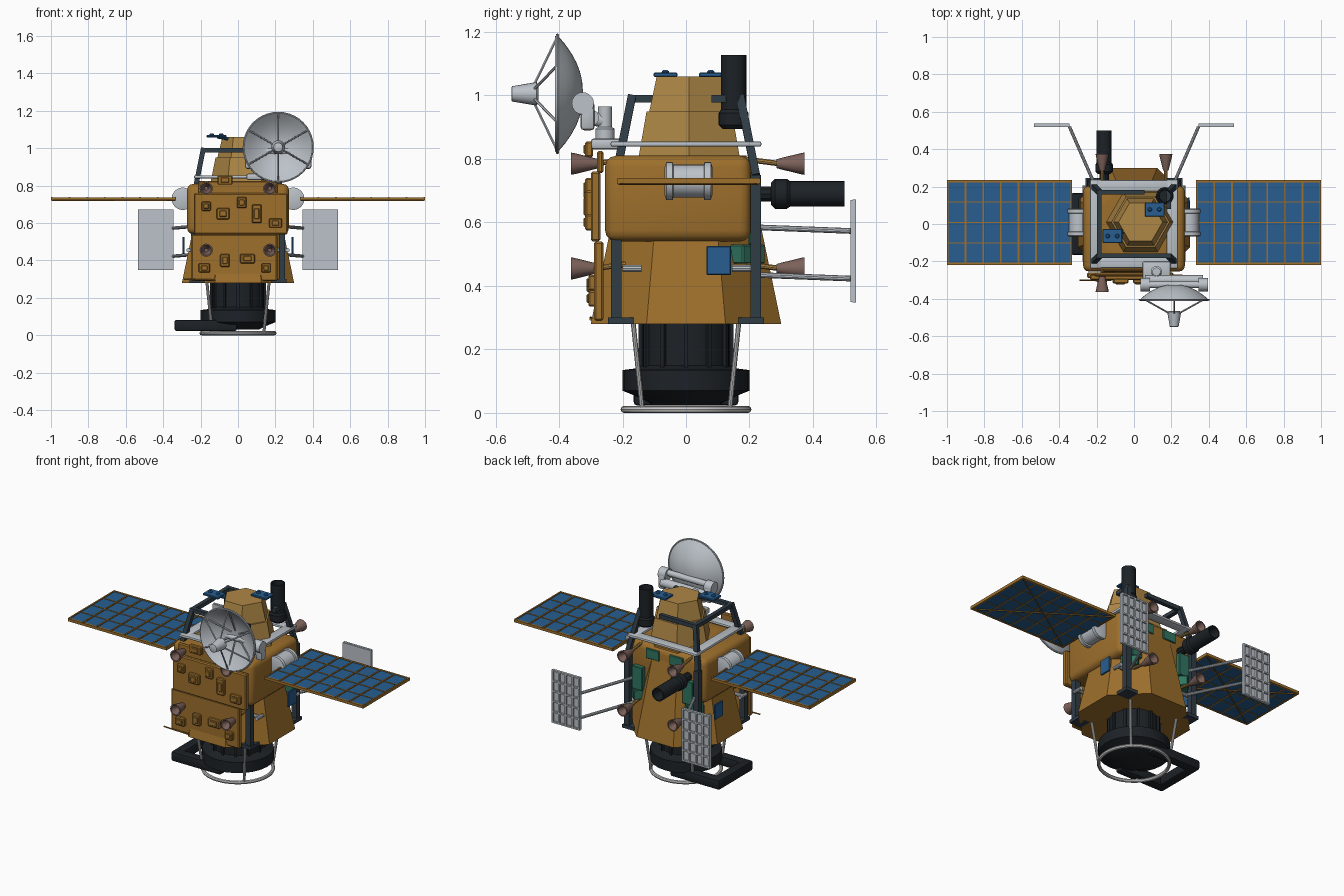
import bpy, bmesh
from math import pi, cos, sin
from mathutils import Vector, Matrix

if "Cube" in bpy.data.objects:
    bpy.data.objects.remove(bpy.data.objects["Cube"])

def mat(name, r, g, b):
    m = bpy.data.materials.new(name)
    m.diffuse_color = (r, g, b, 1)
    m.use_nodes = True
    m.node_tree.nodes["Principled BSDF"].inputs["Base Color"].default_value = m.diffuse_color
    return m

GOLD = mat("gold_foil", .34, .16, .025)
PALE = mat("pale_gold", .42, .24, .06)
BLUE = mat("solar_blue", .02, .11, .28)
BLACK = mat("black", .012, .016, .02)
DARK = mat("dark_frame", .03, .045, .06)
BROWN = mat("nozzle_brown", .2, .12, .1)
TEAL = mat("teal", .03, .18, .12)
LIGHT = mat("light_metal", .5, .54, .58)

class Part:
    """Collects primitives into one object."""
    def __init__(self, name, material=None):
        self.name, self.m, self.bm = name, material, bmesh.new()

    def box(self, c, s, bevel=0, seg=3, rot=None):
        t = bmesh.new()
        bmesh.ops.create_cube(t, size=1)
        bmesh.ops.scale(t, vec=s, verts=t.verts)
        if bevel:
            bmesh.ops.bevel(t, geom=t.edges[:], offset=bevel, segments=seg, profile=.5, affect='EDGES')
        M = Matrix.Translation(c) @ (rot.to_4x4() if rot else Matrix())
        bmesh.ops.transform(t, matrix=M, verts=t.verts)
        return self.add(t)

    def add(self, t):
        me = bpy.data.meshes.new("tmp")
        t.to_mesh(me)
        t.free()
        self.bm.from_mesh(me)
        bpy.data.meshes.remove(me)
        return self

    def lathe(self, prof, origin, axis=(0, 0, 1), n=24, phase=0, loop=False):
        # prof: (radius, height) pairs revolved about axis; ends are capped
        q = Vector((0, 0, 1)).rotation_difference(Vector(axis))
        o = Vector(origin)
        rings = [[self.bm.verts.new(o + q @ Vector((r * cos(phase + 2 * pi * k / n), r * sin(phase + 2 * pi * k / n), h)))
                  for k in range(n)] for r, h in prof]
        pairs = list(zip(rings, rings[1:])) + ([(rings[-1], rings[0])] if loop else [])
        for a, b in pairs:
            for k in range(n):
                self.bm.faces.new((a[k], a[(k + 1) % n], b[(k + 1) % n], b[k]))
        if not loop:
            self.bm.faces.new(rings[0][::-1])
            self.bm.faces.new(rings[-1])
        return self

    def rod(self, p, q, r, r2=None, n=10):
        d = Vector(q) - Vector(p)
        return self.lathe([(r, 0), (r if r2 is None else r2, d.length)], p, d.normalized(), n)

    def beam(self, p, q, w):
        d = Vector(q) - Vector(p)
        return self.lathe([(w * .707, 0), (w * .707, d.length)], p, d.normalized(), 4, pi / 4)

    def done(self, smooth=True):
        bmesh.ops.recalc_face_normals(self.bm, faces=self.bm.faces)
        me = bpy.data.meshes.new(self.name)
        self.bm.to_mesh(me)
        self.bm.free()
        ob = bpy.data.objects.new(self.name, me)
        bpy.context.collection.objects.link(ob)
        if self.m:
            me.materials.append(self.m)
        if smooth:
            bpy.ops.object.select_all(action='DESELECT')
            ob.select_set(True)
            bpy.context.view_layer.objects.active = ob
            bpy.ops.object.shade_smooth_by_angle()
        return ob

S = (-1, 1)
CORNERS = [(a, b) for a in S for b in S]
OCT = 1 / cos(pi / 8)

# base: engine barrel, ring, U-shaped guard and ring struts
p = Part("engine_barrel", BLACK)
p.lathe([(.11, .03), (.15, .05), (.2, .07), (.2, .135), (.16, .14), (.14, .15), (.14, .3)], (0, 0, 0), n=24)
for k in range(12):
    a = k * pi / 6
    p.box((.143 * cos(a), .143 * sin(a), .21), (.014, .014, .14), rot=Matrix.Rotation(a, 3, 'Z'))
p.done()
p = Part("side_guard", BLACK)
p.box((-.31, 0, .053), (.06, .33, .06), .012, 2)
for s in S:
    p.box((-.17, s * .135, .053), (.33, .06, .06), .012, 2)
p.done()
p = Part("base_ring")
p.lathe([(.196 + .01 * cos(k * pi / 4), .011 + .011 * sin(k * pi / 4)) for k in range(8)], (0, 0, 0), n=48, loop=True)
for a, b in CORNERS:
    p.rod((a * .138, b * .138, .012), (a * .168, b * .168, .3), .008)
p.done()

# octagonal body, equipment box, hexagonal nose
Part("body_skirt", GOLD).lathe([(.3 * OCT, .28), (.19 * OCT, .81)], (0, 0, 0), n=8, phase=pi / 8).done(False)
Part("equipment_box", GOLD).box((0, -.025, .675), (.545, .46, .27), .035).done()
Part("nose", PALE).lathe([(.185, .8), (.155, .95), (.145, .95), (.118, 1.06)], (.035, .01, 0), n=6).done(False)

# front panels with raised covers
p = Part("front_panels", GOLD)
p.box((.015, -.285, .65), (.5, .03, .22), .006, 1)
p.box((-.02, -.275, .415), (.46, .03, .25), .006, 1)
p.box((.0, -.27, .79), (.42, .02, .07), .006, 1)
covers = [(-.08, .65, .07, .06), (.02, .71, .05, .06), (.1, .65, .05, .1), (-.17, .69, .05, .05),
          (.2, .6, .07, .05), (-.18, .36, .06, .05), (-.07, .4, .05, .07), (.05, .41, .08, .05),
          (.15, .36, .05, .05), (-.07, .83, .08, .05)]
for x, z, w, h in covers:
    y = -.305 if z > .55 else -.295
    p.box((x, y, z), (w, .025, h), .005, 1).box((x, y - .012, z), (w * .55, .012, h * .55), .003, 1)
p.rod((-.29, -.3, .3), (-.12, -.3, .295), .004)
p.done()

# dark posts, feet and the upper cage
p = Part("dark_frame", DARK)
for a, b in CORNERS:
    p.beam((a * .235, b * .22, .28), (a * .235, b * .22, .75), .034)
    p.beam((a * .235, b * .22, .75), (a * .185, b * .17, 1.0), .026)
    p.box((a * .22, b * .205, .29), (.08, .08, .02))
for s in S:
    p.box((0, s * .17, .99), (.39, .024, .024)) if s < 0 else p.box((-.07, s * .17, .99), (.25, .024, .024))
p.box((-.185, 0, .99), (.024, .34, .024)).box((.185, .13, .99), (.024, .1, .024))
p.done(False)

# flat collar and side stubs
p = Part("collar", LIGHT)
for s in S:
    p.box((s * .205, 0, .847), (.06, .475, .017), .006, 2).box((0, s * .205, .847), (.46, .06, .016), .006, 2)
    for y in (-.17, .175):
        p.rod((s * .265, y - .03, .455), (s * .265, y + .03, .455), .011)
        p.rod((s * .2, y, .455), (s * .265, y, .455), .011)
p.done()

# solar wings, with hinge drums
for s, side in ((1, "right"), (-1, "left")):
    cells, frame = Part(side + "_wing_cells", BLUE), Part(side + "_wing_frame", GOLD)
    x0, x1, y0, y1 = .335, .995, -.212, .228
    dx, dy = (x1 - x0) / 7, (y1 - y0) / 4
    for i in range(7):
        for j in range(4):
            cells.box((s * (x0 + dx * (i + .5)), y0 + dy * (j + .5), .731), (dx - .008, dy - .006, .008))
    cells.box((s * .665, .008, .727), (.65, .43, .006))
    for i in range(8):
        frame.box((s * (x0 + dx * i), .008, .731), (.009, .445, .018))
    for j in range(5):
        w = .012 if j in (0, 4) else .005
        frame.box((s * .665, y0 + dy * j, .73), (.667, w, .016))
    frame.rod((s * x0, y0, .722), (s * x1, y1, .722), .004, n=6)
    frame.rod((s * x0, y1, .722), (s * x1, y0, .722), .004, n=6)
    cells.done(False)
    frame.done(False)
    h = Part(side + "_hinge_drum", LIGHT)
    h.lathe([(.045, -.075), (.06, -.07), (.06, -.05), (.052, -.048), (.052, .048), (.06, .05), (.06, .07), (.045, .075)],
            (s * .295, .008, .73), (0, 1, 0))
    h.box((s * .262, .008, .73), (.03, .15, .1), .008, 2)
    h.done()
    # blue radiator on the body side
    Part(side + "_side_plate", BLUE).box((s * .292, .103, .48), (.012, .077, .092), .003, 1).done()

    # rear antenna panel with ribs and arms
    a = Part(side + "_rear_panel", LIGHT)
    a.box((s * .44, .522, .51), (.19, .008, .32))
    for k in range(5):
        a.box((s * (.35 + .045 * k), .53, .51), (.01, .012, .32))
    for k in range(6):
        a.box((s * .44, .53, .353 + .0628 * k), (.19, .012, .009))
    for z in (.585, .435):
        a.rod((s * .21, .21, z), (s * .345, .52, z - .012), .009)
    a.done()

# thrusters: pipe and flared nozzle
p, q = Part("thruster_nozzles", BROWN), Part("thruster_pipes", PALE)
for a, b in CORNERS:
    for z in (.455, .785):
        y = .285 if b > 0 else .275
        x = a * .17
        p.lathe([(.014, 0), (.018, .015), (.034, .08), (.035, .088), (.028, .088), (.01, .03)], (x, b * y, z), (0, b, 0), 16)
        q.rod((x, b * .18, z + .015), (x, b * (y + .01), z), .009)
p.done()
q.done()

# two dark star tracker tubes
TUBE = [(.035, 0), (.047, .012), (.047, .05), (.04, .06), (.04, .232), (.033, .232), (.03, .09)]
Part("upright_tracker", BLACK).lathe(TUBE, (.165, .15, .895), (0, 0, 1)).done()
p = Part("rear_tracker", BLACK).lathe(TUBE, (-.16, .268, .69), (0, 1, 0))
p.rod((-.16, .18, .69), (-.16, .28, .69), .025).done()

# dish antenna: shell, ribs, feed and feed struts
C = Vector((.215, -.405, 1.005))
n = 6
outer = [(.012 + .173 * k / n, .08 * (1 - (k / n) ** 2)) for k in range(n + 1)]
prof = [(r, -h) for r, h in outer] + [(r - .003, -h + .007) for r, h in outer[::-1]]
p = Part("dish", LIGHT).lathe(prof, C, (0, -1, 0), 40)
p.lathe([(.185 + .005 * cos(k * pi / 3), .005 * sin(k * pi / 3)) for k in range(6)], C, (0, -1, 0), 40, loop=True)
for k in range(6):
    a = k * pi / 3 + pi / 6
    d = Vector((cos(a), 0, sin(a)))
    p.rod(C + d * .18, C + d * .025 + Vector((0, -.075, 0)), .0045, n=6)
    p.rod(C + d * .16 + Vector((0, .012, 0)), C + d * .03 + Vector((0, .07, 0)), .005, n=6)
p.lathe([(.028, .06), (.037, .066), (.024, .143), (.02, .145)], C, (0, -1, 0), 20)
p.done()

# dish yoke and mast
p = Part("dish_mount", LIGHT)
p.box((.12, -.25, .847), (.15, .1, .035), .01, 2)
p.lathe([(.03, 0), (.03, .05), (.022, .055), (.022, .12)], (.12, -.255, .845), n=20)
p.rod((.06, -.3, .93), (.37, -.3, .93), .026, n=20)
for x in (.06, .37):
    p.rod((x - .025, -.325, .975), (x + .025, -.325, .975), .035, n=20)
    p.box((x, -.31, .935), (.045, .045, .09), .012, 2)
p.rod((.06, -.325, .985), (.37, -.325, .985), .018, n=16)
p.rod((.12, -.255, .92), (.12, -.31, .93), .022, n=16)
p.done()

# blue sensors on top, teal patches on the back
p = Part("top_sensors", BLUE)
for x, y in ((.11, .078), (-.115, -.065)):
    p.box((x, y, 1.065), (.105, .075, .013), .003, 1)
    for s in S:
        p.lathe([(.012, 0), (.011, .006), (.006, .01)], (x + s * .025, y, 1.07), n=12)
p.rod((-.11, -.065, 1.06), (-.03, -.03, 1.045), .008)
p.done()
p = Part("teal_patches", TEAL)
for s in S:
    p.box((s * .17, .214, .6), (.07, .035, .14), .003, 1).box((s * .08, .207, .76), (.09, .012, .06), .003, 1)
    p.box((s * .19, .19, .5), (.07, .1, .06), .004, 1, Matrix.Rotation(s * pi / 4, 3, 'Z'))
p.done()
